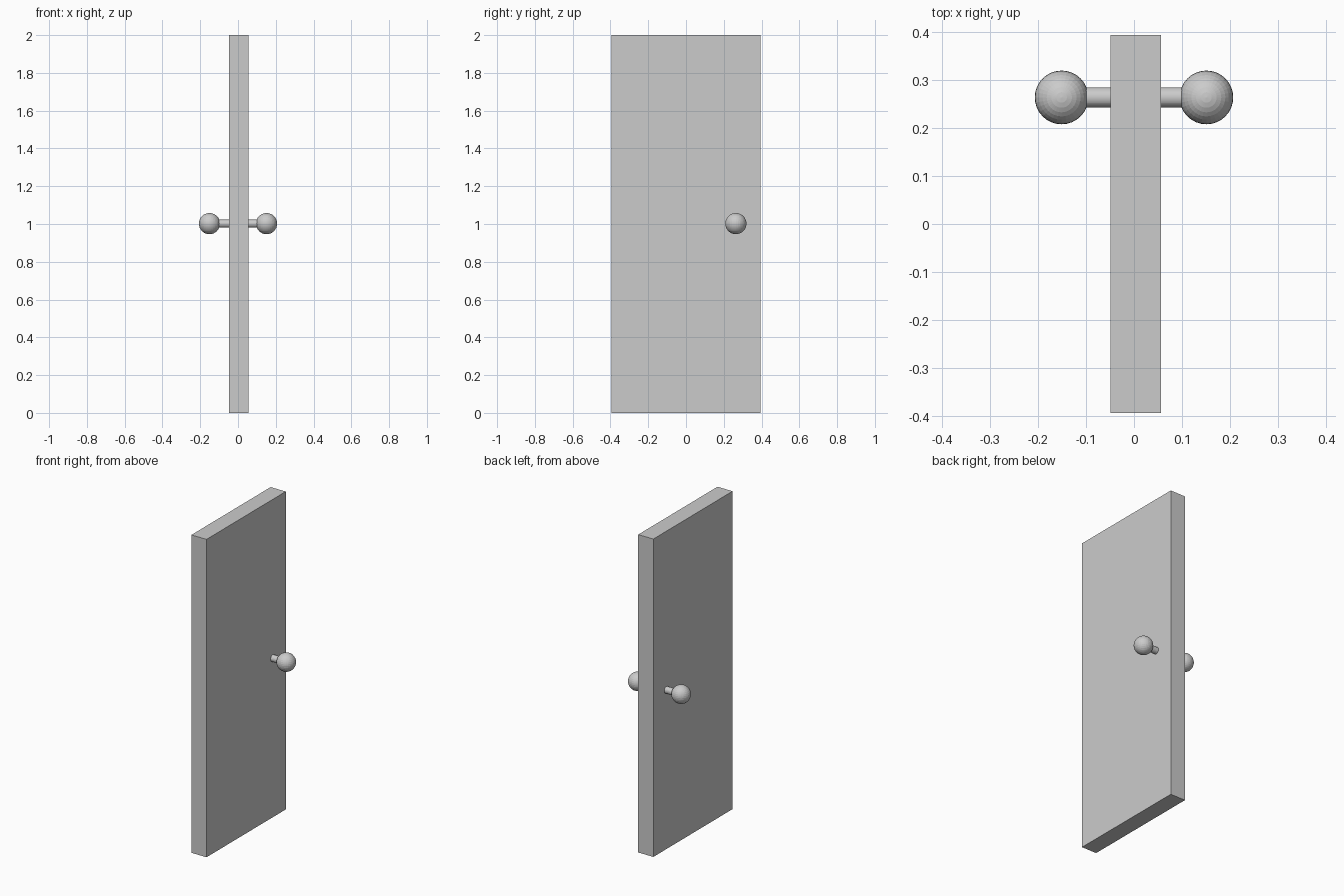
import bpy
from math import pi

if "Cube" in bpy.data.objects:
    bpy.data.objects.remove(bpy.data.objects["Cube"])

KNOB_Y, KNOB_Z = 0.264, 1.002

# Door slab
bpy.ops.mesh.primitive_cube_add(size=1, location=(0.004, 0, 1))
door = bpy.context.object
door.name = "door_panel"
door.scale = (0.105, 0.788, 2.0)
bpy.ops.object.transform_apply(location=False, rotation=False, scale=True)

# Spindle running through the door
bpy.ops.mesh.primitive_cylinder_add(vertices=32, radius=0.021, depth=0.28,
                                    location=(0, KNOB_Y, KNOB_Z), rotation=(0, pi / 2, 0))
bpy.context.object.name = "knob_spindle"

# Round knob on each side
for side, name in ((-1, "left_knob"), (1, "right_knob")):
    bpy.ops.mesh.primitive_uv_sphere_add(segments=32, ring_count=16, radius=0.056,
                                         location=(side * 0.151, KNOB_Y, KNOB_Z))
    bpy.context.object.name = name
